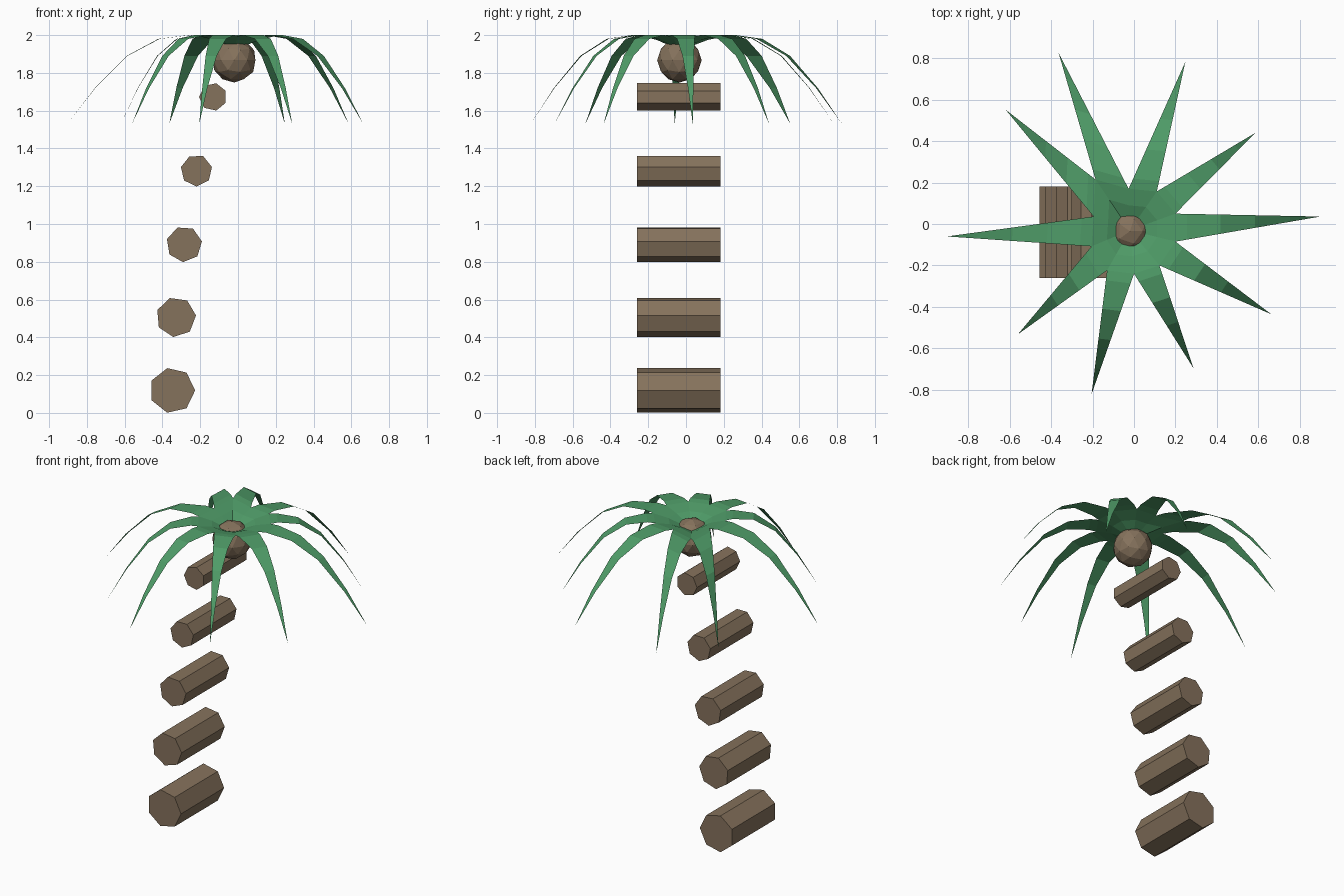
import bpy, bmesh, math
from mathutils import Vector

if "Cube" in bpy.data.objects:
    bpy.data.objects.remove(bpy.data.objects["Cube"])


def material(name, rgb):
    m = bpy.data.materials.new(name)
    m.diffuse_color = (*rgb, 1)
    m.use_nodes = True
    m.node_tree.nodes["Principled BSDF"].inputs["Base Color"].default_value = m.diffuse_color
    return m


bark = material("bark brown", (0.235, 0.168, 0.107))
leaf = material("leaf green", (0.078, 0.33, 0.137))


def finish(name, bm, mat):
    me = bpy.data.meshes.new(name)
    bm.to_mesh(me)
    bm.free()
    me.materials.append(mat)
    ob = bpy.data.objects.new(name, me)
    bpy.context.collection.objects.link(ob)
    return ob


# Trunk: seven-sided logs lying along y, shrinking and turning upward
def log(name, x, z, r, turn, y0=-0.26, y1=0.182, sides=7):
    bm = bmesh.new()
    ends = []
    for y in (y0, y1):
        ring = []
        for i in range(sides):
            a = math.radians(turn) + i * math.tau / sides
            ring.append(bm.verts.new((x + r * math.cos(a), y, z + r * math.sin(a))))
        bm.faces.new(ring)
        ends.append(ring)
    for i in range(sides):
        j = (i + 1) % sides
        bm.faces.new((ends[0][i], ends[0][j], ends[1][j], ends[1][i]))
    bmesh.ops.recalc_face_normals(bm, faces=bm.faces)
    finish(name, bm, bark)


logs = [(-0.348, 0.119, 0.121, 0), (-0.328, 0.507, 0.106, 5), (-0.285, 0.893, 0.095, 9),
        (-0.22, 1.283, 0.084, 13), (-0.132, 1.673, 0.074, 26)]
for n, values in enumerate(logs):
    log(f"trunk_log_{n + 1}", *values)

# Coconut at the heart of the crown
bm = bmesh.new()
bmesh.ops.create_icosphere(bm, subdivisions=2, radius=0.118)
bmesh.ops.translate(bm, verts=bm.verts, vec=(-0.02, -0.035, 1.867))
finish("coconut", bm, bark)

# Crown: star of drooping fronds round a shallow bowl
tips = [(0.9, 0.036), (0.586, 0.44), (0.248, 0.783), (-0.364, 0.826), (-0.62, 0.552),
        (-0.904, -0.06), (-0.561, -0.533), (-0.205, -0.822), (0.287, -0.696), (0.663, -0.436)]
notches = [(0.2, 0.05), (0.11, 0.157), (-0.026, 0.17), (-0.186, 0.215), (-0.195, 0.036),
           (-0.205, -0.108), (-0.13, -0.224), (0.0, -0.24), (0.123, -0.2), (0.2, -0.085)]
droop = [(0.08, 2.0), (0.31, 1.98), (0.55, 1.89), (0.79, 1.72)]
centre = Vector((-0.02, -0.03))

bm = bmesh.new()
hub = bm.verts.new((*centre, 1.92))
rim = [bm.verts.new((*p, 1.995)) for p in notches]
inner = [bm.verts.new((*centre.lerp(Vector(p), 0.6), 1.975)) for p in notches]
for i, tip in enumerate(tips):
    # Frond i lies between notch i-1 and notch i
    right, left = rim[i - 1], rim[i]
    bm.faces.new((hub, inner[i - 1], inner[i]))
    bm.faces.new((inner[i - 1], right, left, inner[i]))
    a, b = right, left
    for s, z in droop:
        c = bm.verts.new((*Vector(notches[i - 1]).lerp(Vector(tip), s), z))
        d = bm.verts.new((*Vector(notches[i]).lerp(Vector(tip), s), z))
        bm.faces.new((a, c, d, b))
        a, b = c, d
    bm.faces.new((a, bm.verts.new((*tip, 1.53)), b))
finish("palm_crown", bm, leaf)
